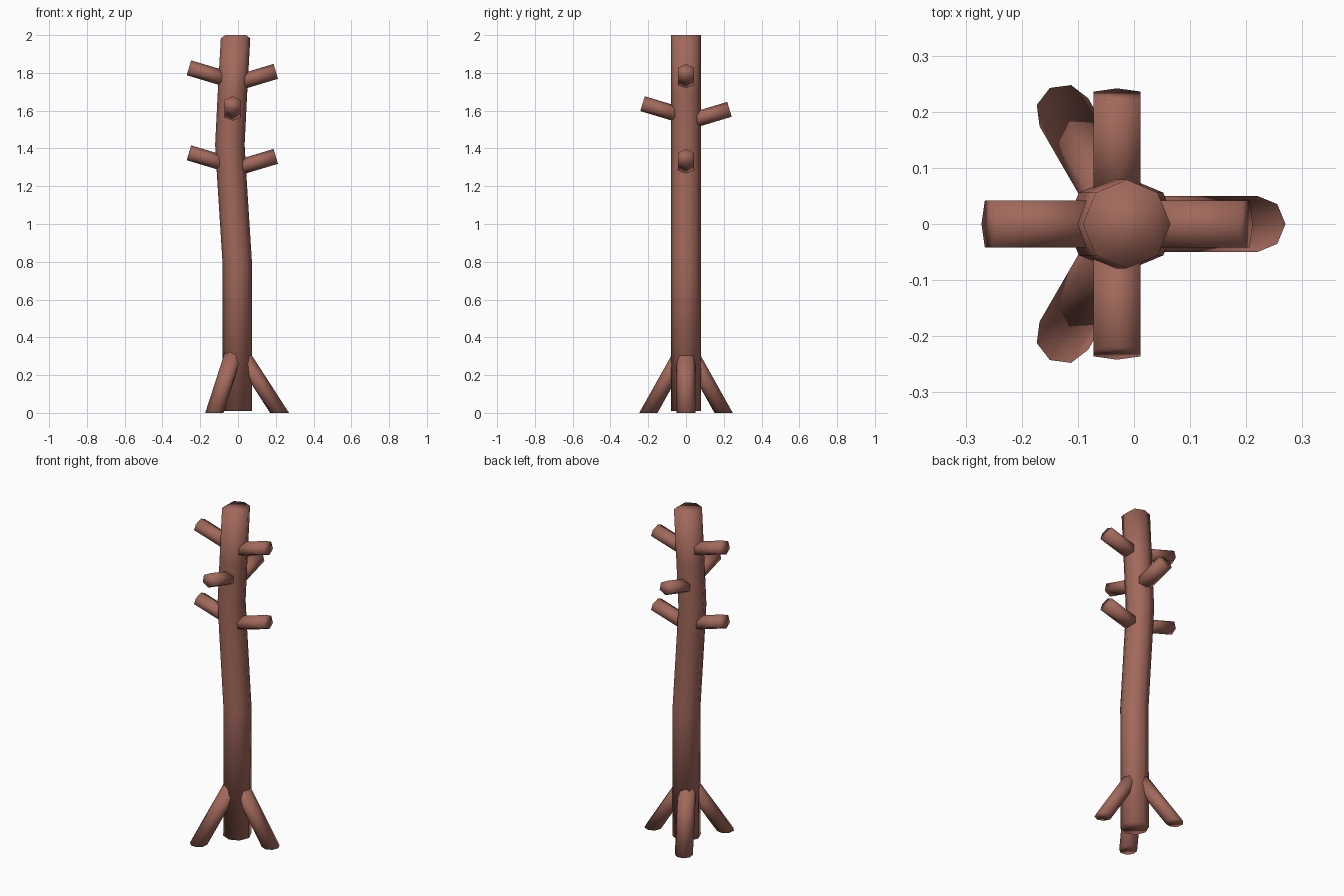
import bpy
import bmesh
from math import cos, sin, pi, radians
from mathutils import Vector

cube = bpy.data.objects.get("Cube")
if cube:
    bpy.data.objects.remove(cube, do_unlink=True)

# Single reddish-brown wood
wood = bpy.data.materials.new("brown_wood")
wood.use_nodes = True
color = (0.36, 0.14, 0.105, 1)
wood.diffuse_color = color
wood.node_tree.nodes["Principled BSDF"].inputs["Base Color"].default_value = color


def loft(name, rings):
    """Skin a list of rings into a closed, smooth shaded tube."""
    bm = bmesh.new()
    loops = [[bm.verts.new(p) for p in ring] for ring in rings]
    n = len(loops[0])
    for a, b in zip(loops, loops[1:]):
        for i in range(n):
            j = (i + 1) % n
            bm.faces.new((a[i], a[j], b[j], b[i]))
    bm.faces.new(loops[0][::-1])
    bm.faces.new(loops[-1])
    bmesh.ops.recalc_face_normals(bm, faces=bm.faces)
    for f in bm.faces:
        f.smooth = True
    mesh = bpy.data.meshes.new(name)
    bm.to_mesh(mesh)
    bm.free()
    mesh.materials.append(wood)
    obj = bpy.data.objects.new(name, mesh)
    bpy.context.collection.objects.link(obj)
    return obj


def ring(center, u, v, sides):
    """Ring of points around center, spanned by the half axes u and v."""
    return [center + u * cos(2 * pi * i / sides) + v * sin(2 * pi * i / sides)
            for i in range(sides)]


X, Y, Z = Vector((1, 0, 0)), Vector((0, 1, 0)), Vector((0, 0, 1))

# Gently bent trunk
path = [(-0.005, 0.01), (-0.003, 0.78), (-0.033, 1.25),
        (-0.043, 1.42), (-0.03, 1.68), (-0.013, 2.0)]
trunk_rings = [ring(Vector((x, 0, z)), X * 0.078, Y * 0.079, 8) for x, z in path]
for i in (0, 4):
    trunk_rings[-1][i].z -= 0.017
loft("trunk", trunk_rings)

# Three splayed legs, cut level at the floor
for name, angle in (("left_leg", 0), ("back_leg", 120), ("front_leg", 240)):
    a = radians(angle)
    out = Vector((cos(a), sin(a), 0))
    side = Vector((-sin(a), cos(a), 0))
    hub = Vector((-0.01, 0, 0))
    loft(name, [ring(hub + out * 0.23, out * 0.05, side * 0.05, 8),
                ring(hub + out * 0.02 + Z * 0.325, out * 0.05, side * 0.05, 8)])


# Six-sided pegs rising outward from the trunk
def peg(name, direction, tip_z):
    axis = (direction + Z * 0.3).normalized()
    side = Z.cross(direction)
    up = axis.cross(side)
    tip = Vector((-0.03, 0, tip_z)) + direction * 0.23
    root = tip - axis * 0.21
    loft(name, [ring(p, up * 0.041, side * 0.0485, 6) for p in (root, tip)])


for level, drop in (("upper", 0), ("lower", 0.45)):
    peg(level + "_right_peg", -X, 1.827 - drop)
    peg(level + "_left_peg", X, 1.808 - drop)
peg("front_peg", -Y, 1.637)
peg("back_peg", Y, 1.607)
